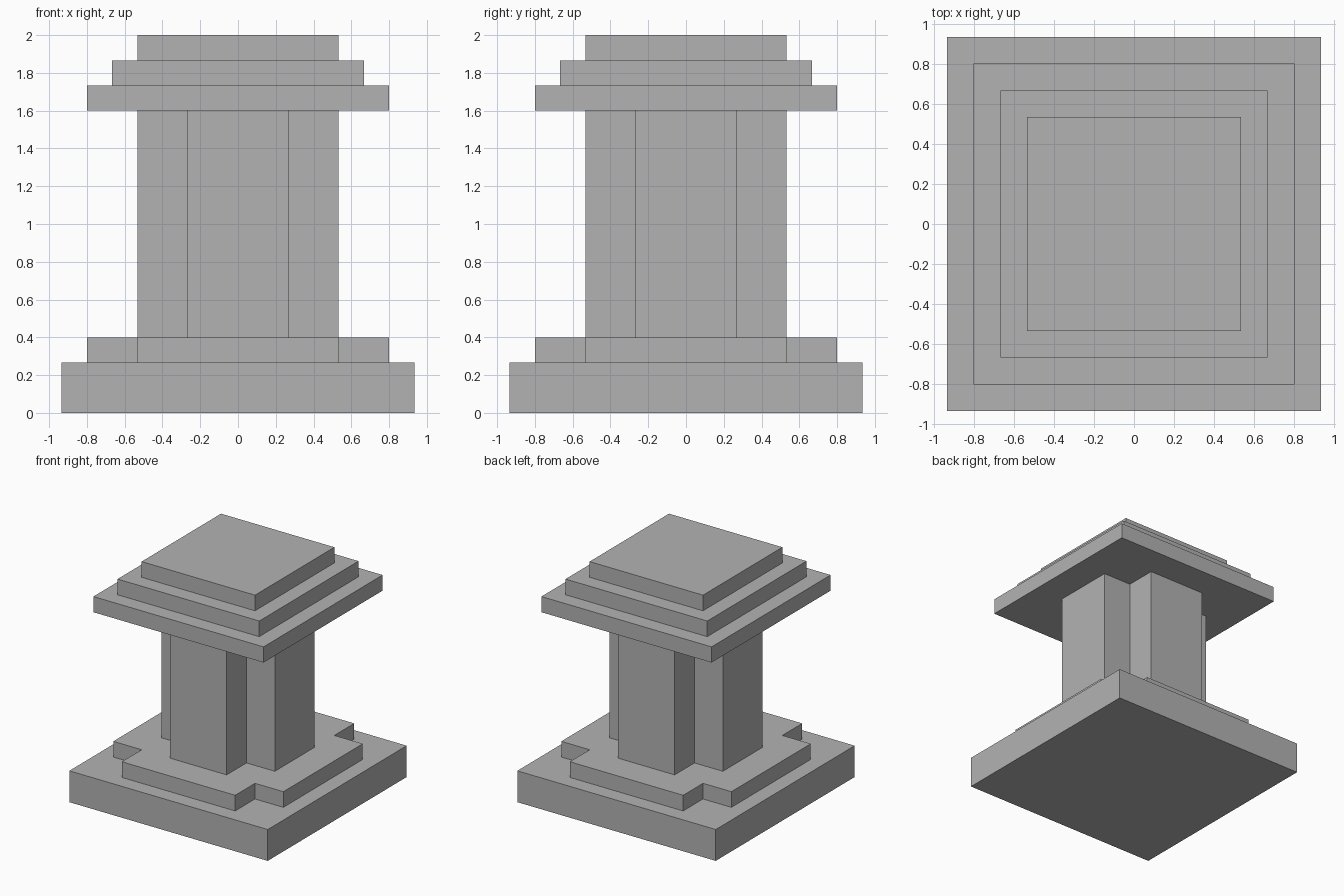
import bpy
import bmesh

cube = bpy.data.objects.get("Cube")
if cube:
    bpy.data.objects.remove(cube, do_unlink=True)

U = 2 / 15  # building module: the pedestal is 15 modules tall

stone = bpy.data.materials.new("grey_stone")
stone.use_nodes = True
colour = (0.45, 0.45, 0.45, 1)
stone.diffuse_color = colour
stone.node_tree.nodes["Principled BSDF"].inputs["Base Color"].default_value = colour


def square(r):
    return [(-r, -r), (r, -r), (r, r), (-r, r)]


def cross(r, w):
    """Plus-shaped outline: arms reach r, each arm is 2 * w wide."""
    quarter = [(w, -r), (w, -w), (r, -w)]
    points = []
    for _ in range(4):
        points += quarter
        quarter = [(-y, x) for x, y in quarter]
    return points


def slab(name, outline, bottom, top):
    """Extrude an outline, given in modules, between two heights."""
    bm = bmesh.new()
    base = bm.faces.new([bm.verts.new((x * U, y * U, bottom * U)) for x, y in outline])
    extruded = bmesh.ops.extrude_face_region(bm, geom=[base], use_keep_orig=True)
    verts = [v for v in extruded["geom"] if isinstance(v, bmesh.types.BMVert)]
    bmesh.ops.translate(bm, verts=verts, vec=(0, 0, (top - bottom) * U))
    bmesh.ops.recalc_face_normals(bm, faces=bm.faces)
    mesh = bpy.data.meshes.new(name)
    bm.to_mesh(mesh)
    bm.free()
    mesh.materials.append(stone)
    obj = bpy.data.objects.new(name, mesh)
    bpy.context.collection.objects.link(obj)


# Foot and shaft
slab("base", square(7), 0, 2)
slab("base_step", cross(6, 4), 2, 3)
slab("shaft", cross(4, 2), 3, 12)

# Stepped cap
for i, name in enumerate(("cap_lower", "cap_middle", "cap_upper")):
    slab(name, square(6 - i), 12 + i, 13 + i)
